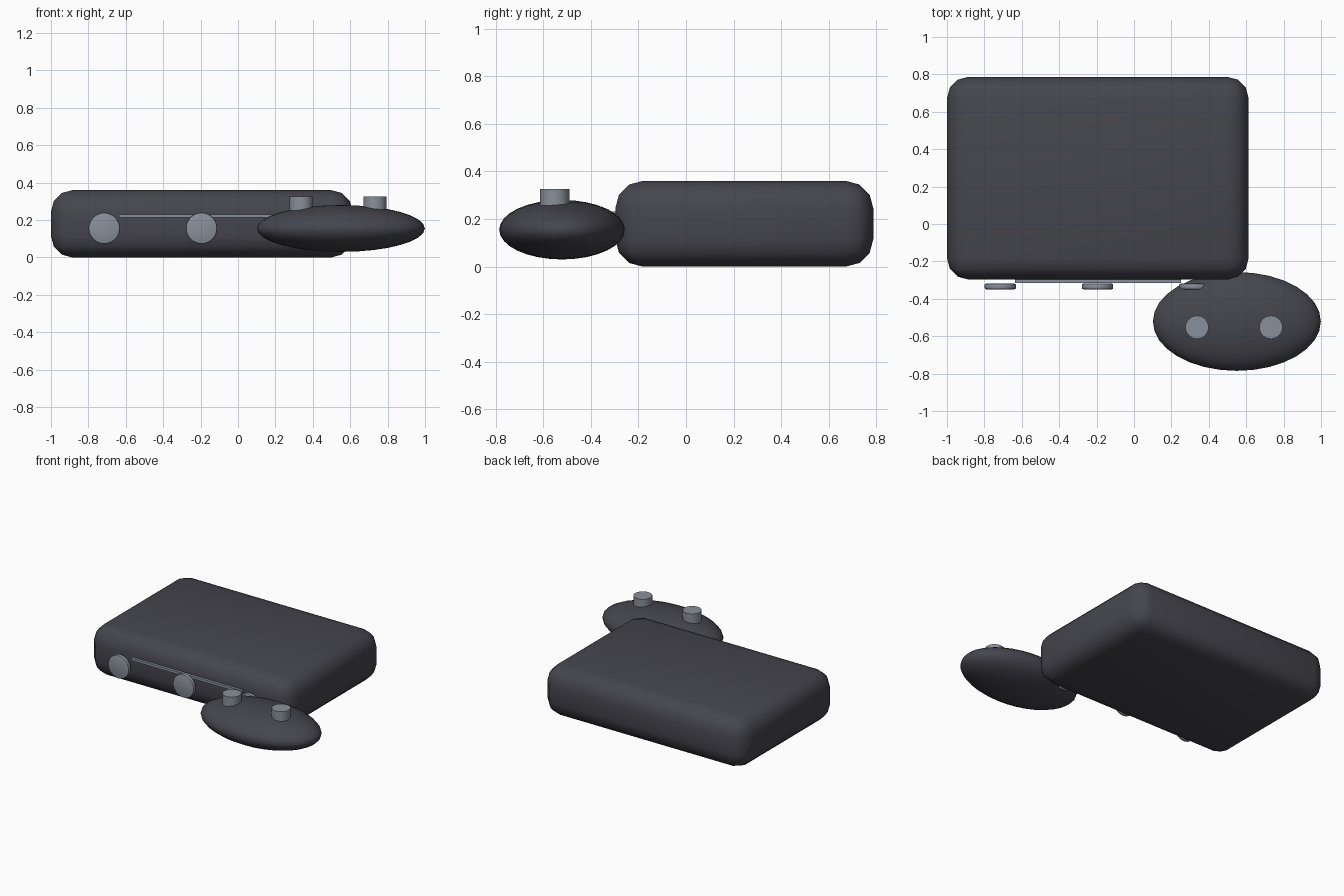
import bpy
import math

if "Cube" in bpy.data.objects:
    bpy.data.objects.remove(bpy.data.objects["Cube"])


def material(name, rgb):
    m = bpy.data.materials.new(name)
    m.diffuse_color = (*rgb, 1.0)
    m.use_nodes = True
    m.node_tree.nodes["Principled BSDF"].inputs["Base Color"].default_value = m.diffuse_color
    return m


dark = material("charcoal", (0.06, 0.06, 0.075))
grey = material("steel_grey", (0.25, 0.28, 0.325))


def finish(obj, name, mat, bevel=0.0, segments=3, angle=40):
    obj.name = name
    obj.data.materials.append(mat)
    bpy.ops.object.transform_apply(location=False, rotation=True, scale=True)
    if bevel:
        mod = obj.modifiers.new("rounding", 'BEVEL')
        mod.width = bevel
        mod.segments = segments
        mod.limit_method = 'ANGLE'
        bpy.ops.object.modifier_apply(modifier=mod.name)
    bpy.ops.object.shade_smooth_by_angle(angle=math.radians(angle))
    return obj


def box(name, lo, hi, mat, bevel=0.0, segments=3):
    centre = [(a + b) / 2 for a, b in zip(lo, hi)]
    bpy.ops.mesh.primitive_cube_add(size=1, location=centre)
    obj = bpy.context.object
    obj.scale = [b - a for a, b in zip(lo, hi)]
    return finish(obj, name, mat, bevel, segments)


def disc(name, centre, radius, depth, mat, rotation=(0, 0, 0), bevel=0.0):
    bpy.ops.mesh.primitive_cylinder_add(vertices=32, radius=radius, depth=depth,
                                        location=centre, rotation=rotation)
    return finish(bpy.context.object, name, mat, bevel, 2)


# Rounded console case
box("console_body", (-1.0, -0.297, 0.0), (0.613, 0.787, 0.36), dark, 0.115, 3)

# Thin slot strip across the front
box("front_slot", (-0.637, -0.316, 0.213), (0.252, -0.296, 0.231), grey)

# Round discs along the front
for i, x in enumerate((-0.715, -0.195, 0.325)):
    disc(f"front_disc_{i + 1}", (x, -0.334, 0.156), 0.084, 0.03, grey,
         (math.pi / 2, 0, 0), 0.008)

# Oval controller lying in front
bpy.ops.mesh.primitive_uv_sphere_add(segments=32, ring_count=16, radius=1,
                                     location=(0.55, -0.521, 0.155))
pad = bpy.context.object
pad.scale = (0.449, 0.264, 0.125)
finish(pad, "controller_body", dark, angle=60)

# Pair of thumb sticks on the controller
for side, x in (("left", 0.337), ("right", 0.732)):
    disc(f"thumb_stick_{side}", (x, -0.552, 0.272), 0.062, 0.11, grey)
